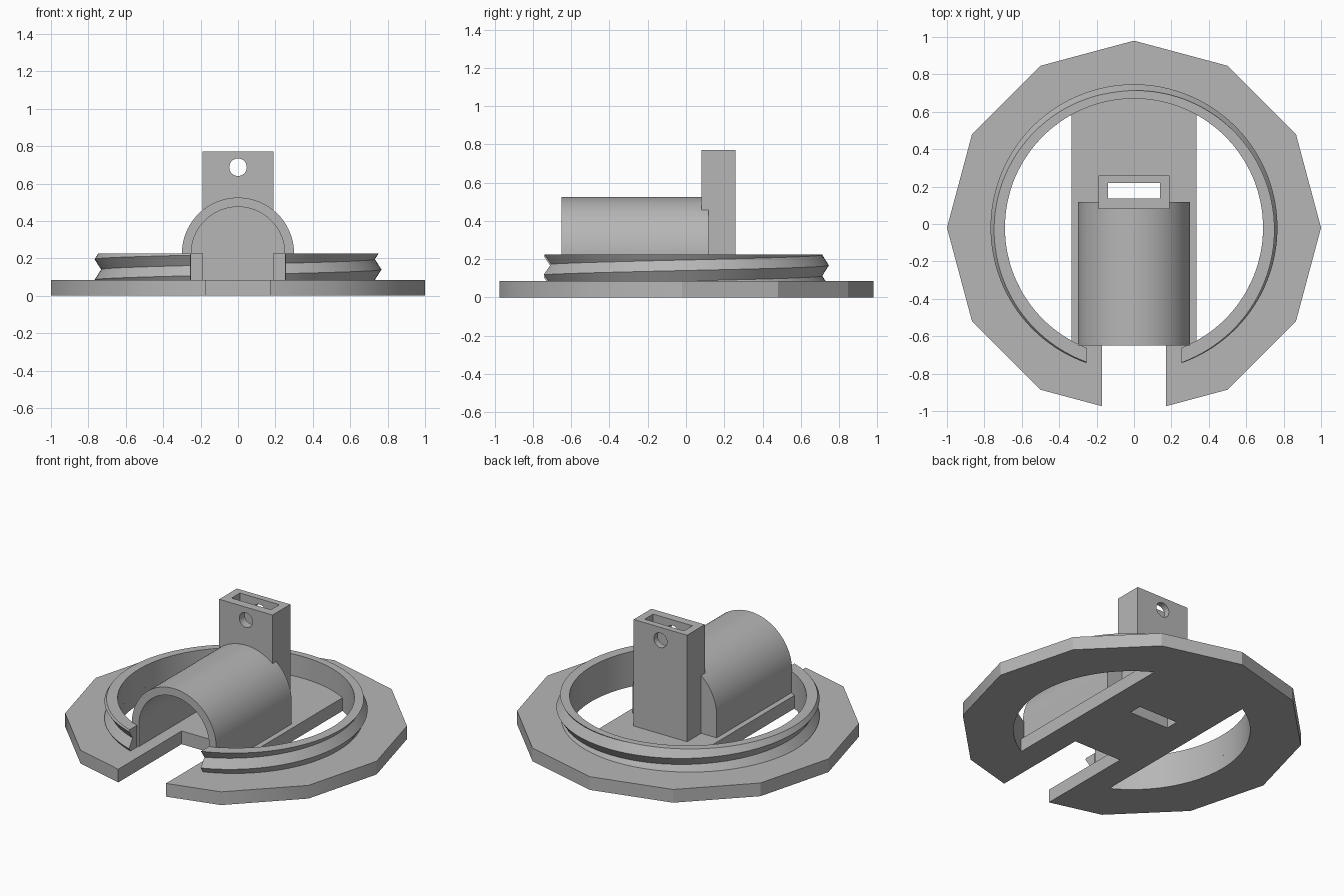
import bpy, bmesh
from math import pi, sin, cos, asin, acos, sqrt
from mathutils import Vector

if "Cube" in bpy.data.objects:
    bpy.data.objects.remove(bpy.data.objects["Cube"])

grey = bpy.data.materials.new("plain grey")
grey.use_nodes = True
grey.diffuse_color = (0.47, 0.47, 0.47, 1)
grey.node_tree.nodes["Principled BSDF"].inputs["Base Color"].default_value = grey.diffuse_color

CY = -0.02            # centre of the round parts
BASE_TOP, RING_TOP = 0.085, 0.225
HOLE_R = 0.69


def finish(name, bm):
    bmesh.ops.recalc_face_normals(bm, faces=bm.faces)
    mesh = bpy.data.meshes.new(name)
    bm.to_mesh(mesh)
    bm.free()
    mesh.materials.append(grey)
    obj = bpy.data.objects.new(name, mesh)
    bpy.context.collection.objects.link(obj)
    return obj


def prism(name, points, offset):
    """Extrude a closed outline of 3D points along an offset."""
    bm = bmesh.new()
    face = bm.faces.new([bm.verts.new(p) for p in points])
    new = bmesh.ops.extrude_face_region(bm, geom=[face])["geom"]
    bmesh.ops.translate(bm, vec=Vector(offset),
                        verts=[v for v in new if isinstance(v, bmesh.types.BMVert)])
    # the extrusion keeps the starting face as the far cap
    return finish(name, bm)


def box(name, x0, x1, y0, y1, z0, z1):
    return prism(name, [(x0, y0, z0), (x1, y0, z0), (x1, y1, z0), (x0, y1, z0)], (0, 0, z1 - z0))


def select_only(obj):
    bpy.ops.object.select_all(action="DESELECT")
    obj.select_set(True)
    bpy.context.view_layer.objects.active = obj


def cut(obj, *cutters):
    for c in cutters:
        c.hide_render = True
        mod = obj.modifiers.new("cut", "BOOLEAN")
        mod.operation, mod.solver, mod.object = "DIFFERENCE", "EXACT", c
        select_only(obj)
        bpy.ops.object.modifier_apply(modifier=mod.name)
        bpy.data.objects.remove(c)


def smooth(obj):
    select_only(obj)
    bpy.ops.object.shade_smooth_by_angle(angle=pi / 6)


def arch_outline(r, y, z0, steps=48):
    arc = [(r * cos(pi * i / steps), y, RING_TOP + r * sin(pi * i / steps)) for i in range(steps + 1)]
    return [(r, y, z0)] + arc + [(-r, y, z0)]


def tower_slot():
    return box("slot_cutter", -0.14, 0.14, 0.135, 0.22, -0.1, 1)


# Twelve-sided base with two round openings, a front slot and a tower slot
base = prism("base_plate", [(cos(pi * i / 6), CY + sin(pi * i / 6), 0) for i in range(12)],
             (0, 0, BASE_TOP))
half = acos(0.335 / HOLE_R)
for side in (-1, 1):
    seg = [(side * HOLE_R * cos(a), CY + HOLE_R * sin(a), -0.1)
           for a in (half * (i / 24 - 1) for i in range(49))]
    cut(base, prism("opening_cutter", seg, (0, 0, 0.3)))
cut(base, box("front_cutter", -0.17, 0.17, -1.2, -0.33, -0.1, 0.2), tower_slot())
smooth(base)

# Threaded ring: each column follows the helix, clamped to the ring height
PITCH, R_LOW, R_HIGH, GAP, COLS = 0.11, 0.732, 0.767, 0.255, 120


def thread_radius(z, peak):
    t = abs((z - peak) / PITCH - round((z - peak) / PITCH)) * 2
    return R_HIGH + (R_LOW - R_HIGH) * t


bm = bmesh.new()
columns = []
a0 = asin(GAP / 0.74)
for i in range(COLS + 1):
    theta = -pi / 2 + a0 + (2 * pi - 2 * a0) * i / COLS
    peak = 0.14 + PITCH * theta / (2 * pi)
    levels = [BASE_TOP] + [min(max(peak + k * PITCH / 2, BASE_TOP), RING_TOP)
                           for k in range(-4, 5)] + [RING_TOP]
    profile = [(HOLE_R, BASE_TOP)] + [(thread_radius(z, peak), z) for z in levels] + [(HOLE_R, RING_TOP)]
    col = []
    for r, z in profile:
        a = theta
        if i == 0:
            a = -pi / 2 + asin(GAP / r)
        elif i == COLS:
            a = 3 * pi / 2 - asin(GAP / r)
        col.append(bm.verts.new((r * cos(a), CY + r * sin(a), z)))
    columns.append(col)
n = len(columns[0])
for c, d in zip(columns, columns[1:]):
    for j in range(n):
        k = (j + 1) % n
        bm.faces.new((c[j], d[j], d[k], c[k]))
bm.faces.new(columns[0])
bm.faces.new(columns[-1][::-1])
bmesh.ops.remove_doubles(bm, verts=bm.verts, dist=0.0002)
smooth(finish("threaded_ring", bm))

# Arched cover, open at the front and closed at the back
arch = prism("arched_cover", arch_outline(0.3, -0.65, BASE_TOP), (0, 0.767, 0))
cut(arch, prism("arch_cutter", arch_outline(0.25, -0.8, 0), (0, 0.875, 0)),
    box("recess_cutter", -0.25, 0.25, -0.8, 0.1, 0, RING_TOP))
smooth(arch)

# Hollow tower with a pin hole through both walls
tower = box("tower", -0.19, 0.19, 0.08, 0.26, BASE_TOP, 0.77)
pin = [(0.047 * cos(pi * i / 16), -0.1, 0.687 + 0.047 * sin(pi * i / 16)) for i in range(32)]
cut(tower, tower_slot(), prism("pin_cutter", pin, (0, 0.6, 0)))
smooth(tower)
